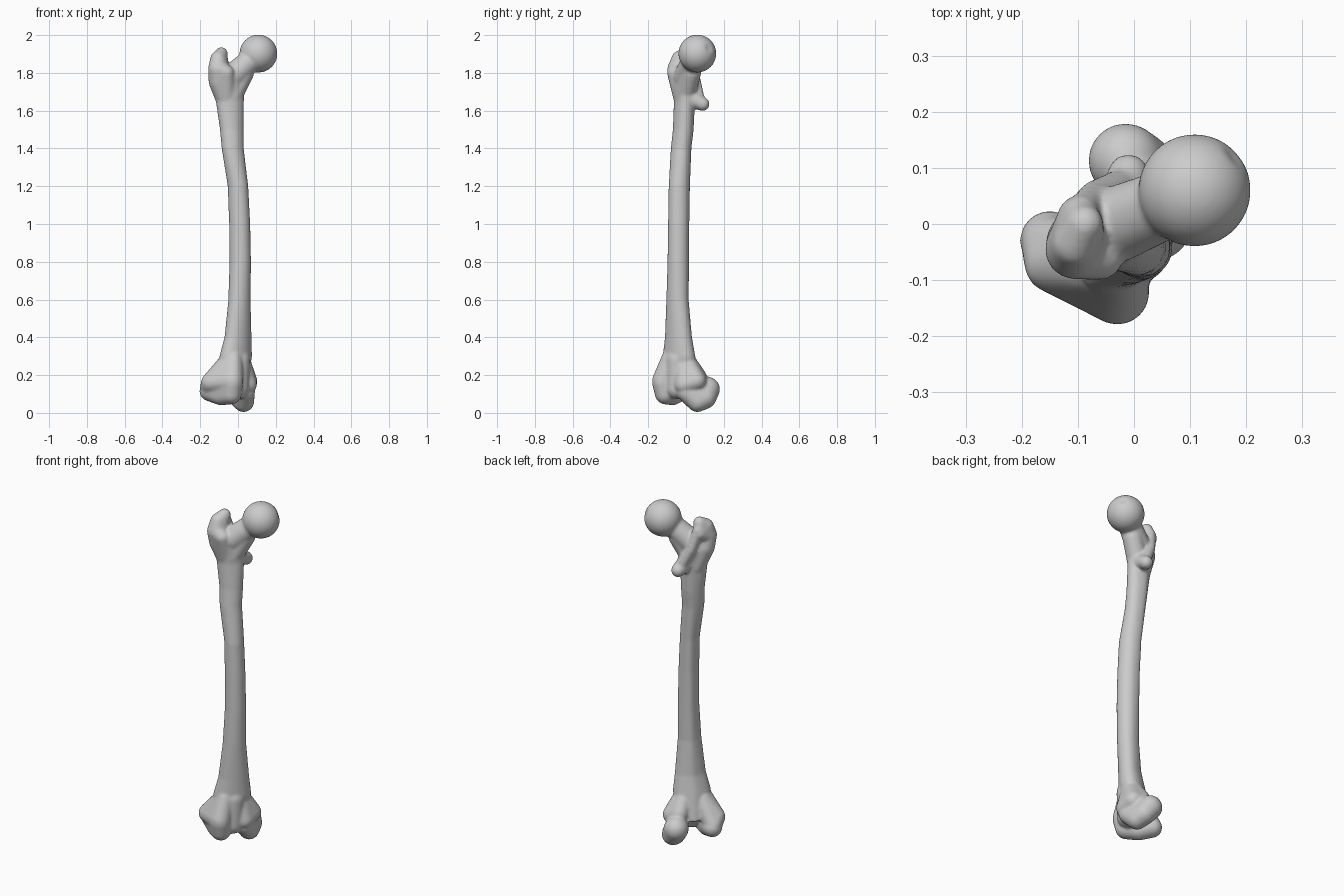
import bpy, bmesh
from math import sin, cos, pi, radians
from mathutils import Vector, Matrix

cube = bpy.data.objects.get("Cube")
if cube:
    bpy.data.objects.remove(cube, do_unlink=True)

mat = bpy.data.materials.new("bone_grey")
mat.use_nodes = True
colour = (0.6, 0.6, 0.6, 1)
mat.diffuse_color = colour
mat.node_tree.nodes["Principled BSDF"].inputs["Base Color"].default_value = colour

bone = bmesh.new()


def add_part(part):
    """Copy a closed part into the bone and free it."""
    bmesh.ops.recalc_face_normals(part, faces=part.faces)
    temp = bpy.data.meshes.new("part")
    part.to_mesh(temp)
    part.free()
    bone.from_mesh(temp)
    bpy.data.meshes.remove(temp)


def knob(*balls):
    """Tight skin around a set of balls given as (x, y, z, radius)."""
    part = bmesh.new()
    for x, y, z, r in balls:
        bmesh.ops.create_icosphere(part, subdivisions=3, radius=r,
                                   matrix=Matrix.Translation((x, y, z)))
    hull = bmesh.ops.convex_hull(part, input=part.verts)
    inner = {g for g in hull["geom_interior"] + hull["geom_unused"]
             if isinstance(g, bmesh.types.BMVert)}
    bmesh.ops.delete(part, geom=list(inner), context='VERTS')
    add_part(part)


# Shaft: lofted oval sections with a ridge down the back
# z, centre x, centre y, half width, half depth, twist in degrees
sections = [
    (0.15, -0.03, -0.02, 0.09, 0.07, 45),
    (0.30, -0.012, -0.037, 0.102, 0.067, 45),
    (0.40, 0.0, -0.04, 0.083, 0.058, 45),
    (0.60, 0.008, -0.045, 0.063, 0.055, 45),
    (0.80, 0.012, -0.041, 0.057, 0.057, 45),
    (1.00, 0.009, -0.039, 0.055, 0.057, 40),
    (1.20, 0.0, -0.036, 0.053, 0.057, 35),
    (1.40, -0.028, -0.027, 0.06, 0.052, 25),
    (1.50, -0.033, -0.016, 0.064, 0.052, 20),
    (1.65, -0.043, -0.01, 0.076, 0.052, 15),
    (1.75, -0.05, -0.01, 0.085, 0.06, 15),
]
SIDES = 32
shaft = bmesh.new()
rings = []
for z, cx, cy, wide, deep, twist in sections:
    ring, a = [], radians(twist)
    for i in range(SIDES):
        t = 2 * pi * i / SIDES
        ridge = 1 + 0.12 * max(0, sin(t)) ** 12
        u, p = wide * cos(t), deep * sin(t) * ridge
        ring.append(shaft.verts.new((cx + u * cos(a) - p * sin(a),
                                     cy + u * sin(a) + p * cos(a), z)))
    rings.append(ring)
for low, high in zip(rings, rings[1:]):
    for i in range(SIDES):
        j = (i + 1) % SIDES
        shaft.faces.new((low[i], low[j], high[j], high[i]))
shaft.faces.new(rings[0][::-1])
shaft.faces.new(rings[-1])
add_part(shaft)

# Ball head with a small pit on its inner side
head = bmesh.new()
bmesh.ops.create_icosphere(head, subdivisions=5, radius=0.1)
pit = Vector((0.72, 0.62, 0.3)).normalized()
for v in head.verts:
    near = max(0, 1 - v.co.angle(pit) / 0.28)
    v.co *= 1 - 0.09 * near
bmesh.ops.translate(head, verts=head.verts, vec=(0.108, 0.06, 1.902))
add_part(head)

# Neck
knob((-0.03, 0.0, 1.78, 0.068), (0.08, 0.045, 1.88, 0.06))
knob((-0.03, -0.005, 1.68, 0.055), (0.03, 0.025, 1.80, 0.055))

# Greater trochanter with its raised tip
knob((-0.1, -0.03, 1.755, 0.056), (-0.105, -0.045, 1.82, 0.054),
     (-0.06, -0.06, 1.80, 0.04), (-0.06, -0.01, 1.64, 0.05))
knob((-0.105, -0.045, 1.82, 0.054), (-0.105, -0.035, 1.875, 0.042),
     (-0.088, 0.0, 1.903, 0.034), (-0.1, 0.015, 1.85, 0.036))

# Ridge across the back and the lesser trochanter
knob((-0.095, 0.02, 1.87, 0.03), (-0.07, 0.05, 1.76, 0.028))
knob((-0.07, 0.05, 1.76, 0.028), (-0.015, 0.07, 1.65, 0.032))
knob((-0.01, 0.088, 1.635, 0.037), (-0.025, 0.02, 1.67, 0.05))

# Inner condyle
knob((-0.015, 0.113, 0.125, 0.067), (0.03, 0.06, 0.06, 0.056),
     (0.015, 0.10, 0.08, 0.06), (0.04, 0.0, 0.11, 0.05))
knob((0.05, 0.055, 0.17, 0.052), (0.048, -0.01, 0.15, 0.052),
     (0.0, 0.06, 0.19, 0.05), (0.01, -0.01, 0.29, 0.05))

# Outer condyle
knob((-0.15, -0.03, 0.115, 0.054), (-0.09, -0.07, 0.093, 0.053),
     (-0.035, -0.11, 0.10, 0.055), (-0.03, -0.122, 0.16, 0.058))
knob((-0.142, -0.07, 0.16, 0.054), (-0.15, -0.035, 0.13, 0.052),
     (-0.03, -0.122, 0.17, 0.058), (-0.025, -0.08, 0.29, 0.05),
     (-0.07, -0.05, 0.25, 0.05))

# Groove floor joining the condyles
knob((0.0, -0.05, 0.13, 0.058), (-0.035, -0.015, 0.19, 0.06),
     (0.005, -0.045, 0.28, 0.06))

# Blend all parts into one smooth bone
mesh = bpy.data.meshes.new("thigh_bone")
bone.to_mesh(mesh)
bone.free()
mesh.materials.append(mat)
obj = bpy.data.objects.new("thigh_bone", mesh)
bpy.context.collection.objects.link(obj)
remesh = obj.modifiers.new("merge_parts", 'REMESH')
remesh.mode = 'VOXEL'
remesh.voxel_size = 0.007
remesh.use_smooth_shade = True
soften = obj.modifiers.new("soften", 'SMOOTH')
soften.factor = 0.5
soften.iterations = 10
